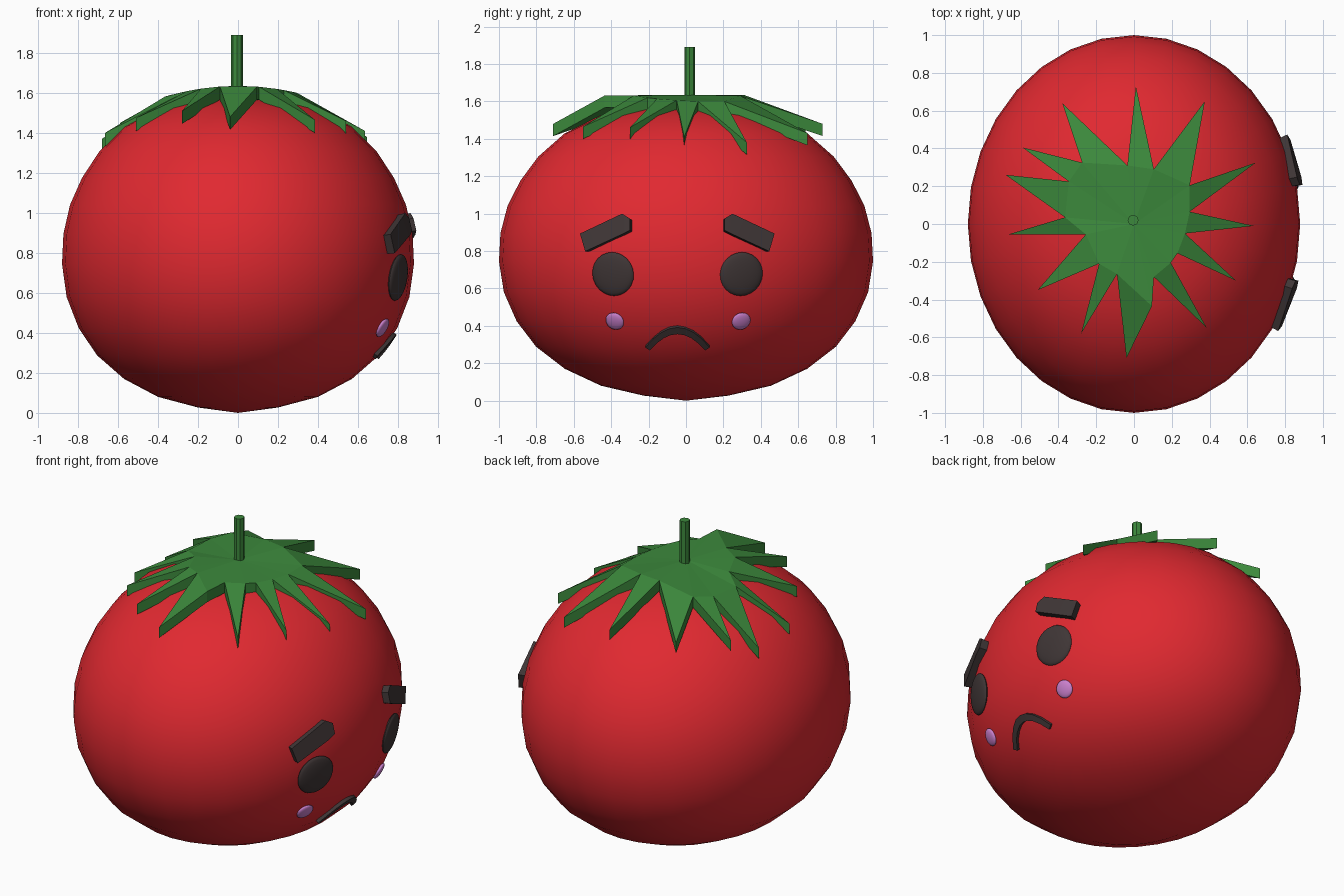
import bpy, bmesh, math
from mathutils import Vector

if "Cube" in bpy.data.objects:
    bpy.data.objects.remove(bpy.data.objects["Cube"])


def material(name, rgb):
    m = bpy.data.materials.new(name)
    m.diffuse_color = (*rgb, 1)
    m.use_nodes = True
    m.node_tree.nodes["Principled BSDF"].inputs["Base Color"].default_value = m.diffuse_color
    return m


RED = material("red_skin", (0.75, 0.022, 0.03))
GREEN = material("leaf_green", (0.045, 0.25, 0.045))
DARK = material("dark_brown", (0.05, 0.037, 0.037))
PINK = material("pink", (0.6, 0.22, 0.62))


def finish(name, bm, mat, smooth=None):
    bmesh.ops.recalc_face_normals(bm, faces=bm.faces)
    me = bpy.data.meshes.new(name)
    bm.to_mesh(me)
    bm.free()
    ob = bpy.data.objects.new(name, me)
    bpy.context.collection.objects.link(ob)
    me.materials.append(mat)
    if smooth:
        bpy.ops.object.select_all(action='DESELECT')
        ob.select_set(True)
        bpy.context.view_layer.objects.active = ob
        bpy.ops.object.shade_smooth_by_angle(angle=math.radians(smooth))
    return ob


# Body: oval lathe, profile as (x radius, z)
RX = 0.88
PROFILE = [(0, 0), (.2, .027), (.4, .08), (.57, .17), (.705, .288), (.797, .425),
           (.857, .58), (.88, .745), (.873, .895), (.84, 1.04), (.78, 1.175),
           (.695, 1.305), (.57, 1.43), (.4, 1.525), (.2, 1.575), (0, 1.59)]
SEG = 32
bm = bmesh.new()
rings = []
for r, z in PROFILE[1:-1]:
    rings.append([bm.verts.new((r * math.cos(2 * math.pi * i / SEG),
                                r / RX * math.sin(2 * math.pi * i / SEG), z))
                  for i in range(SEG)])
for a, b in zip(rings, rings[1:]):
    for i in range(SEG):
        j = (i + 1) % SEG
        bm.faces.new((a[i], a[j], b[j], b[i]))
for ring, z in ((rings[0], PROFILE[0][1]), (rings[-1], PROFILE[-1][1])):
    pole = bm.verts.new((0, 0, z))
    for i in range(SEG):
        bm.faces.new((pole, ring[i], ring[(i + 1) % SEG]))
finish("body", bm, RED, 60)


def skin(y, z):
    """Point on the face side (+x) of the body."""
    for (r0, z0), (r1, z1) in zip(PROFILE, PROFILE[1:]):
        if z0 <= z <= z1:
            r = (r0 + (r1 - r0) * (z - z0) / (z1 - z0)) / RX
            return Vector((RX * math.sqrt(max(r * r - y * y, 0)), y, z))


def skin_normal(y, z):
    e = 0.06
    return (skin(y + e, z) - skin(y - e, z)).cross(skin(y, z + e) - skin(y, z - e)).normalized()


# Eyes and cheeks: flattened balls lying on the skin
def button(name, y, z, radius, depth, mat):
    bm = bmesh.new()
    bmesh.ops.create_uvsphere(bm, u_segments=24, v_segments=12, radius=1)
    bmesh.ops.scale(bm, vec=(radius, radius, depth), verts=bm.verts)
    ob = finish(name, bm, mat, 60)
    ob.rotation_euler = skin_normal(y, z).to_track_quat('Z', 'Y').to_euler()
    ob.location = skin(y, z)


for side, s in (("left", -1), ("right", 1)):
    button(side + "_eye", -0.047 + s * 0.343, 0.677, 0.118, 0.024, DARK)
    button(side + "_cheek", -0.043 + s * 0.338, 0.425, 0.051, 0.016, PINK)


# Brows and mouth: thick strips following the skin
def strip(name, upper, lower, inner, outer):
    bm = bmesh.new()
    rows = []
    for (y0, z0), (y1, z1) in zip(upper, lower):
        row = []
        for (y, z), off in (((y0, z0), outer), ((y1, z1), outer),
                            ((y1, z1), inner), ((y0, z0), inner)):
            row.append(bm.verts.new(skin(y, z) + skin_normal(y, z) * off))
        rows.append(row)
    for a, b in zip(rows, rows[1:]):
        for i in range(4):
            j = (i + 1) % 4
            bm.faces.new((a[i], a[j], b[j], b[i]))
    bm.faces.new(rows[0])
    bm.faces.new(rows[-1])
    finish(name, bm, DARK, 30)


BROW_UP = [(-.257, .888), (-.04, .99), (.0, .965)]
BROW_LOW = [(-.23, .797), (-.04, .885), (.0, .905)]
for side, s in (("left", 1), ("right", -1)):
    base = -0.29 if s > 0 else 0.2
    strip(side + "_brow", [(base + s * y, z) for y, z in BROW_UP],
          [(base + s * y, z) for y, z in BROW_LOW], -0.03, 0.04)

arc_up, arc_low = [], []
for i in range(9):
    t = -1 + i / 4
    arc_up.append((-0.045 + 0.17 * t, 0.4 - 0.105 * t * t))
    arc_low.append((-0.045 + 0.145 * t, 0.365 - 0.085 * t * t))
strip("mouth", arc_up, arc_low, -0.02, 0.017)

# Leaf crown: notch points (x, y) and tips (x, y, z) in clockwise order
CROWN = [(.01, .73, 1.48), (.105, .29), (.375, .65, 1.43), (.295, .205),
         (.645, .325, 1.38), (.295, .065), (.635, -.01, 1.41), (.27, -.05),
         (.54, -.30, 1.46), (.23, -.155), (.195, -.205), (.385, -.55, 1.465),
         (.105, -.28), (.095, -.435), (-.04, -.71, 1.48), (-.09, -.265),
         (-.28, -.58, 1.51), (-.185, -.21), (-.51, -.35, 1.475), (-.255, -.055),
         (-.665, -.055, 1.40), (-.365, .035), (-.68, .26, 1.37), (-.345, .225),
         (-.59, .405, 1.45), (-.275, .325), (-.38, .64, 1.47), (-.035, .31)]
THICK = 0.065
bm = bmesh.new()
layers = []
for dz in (0, -THICK):
    centre = bm.verts.new((0, 0, 1.635 + dz))
    vs = [bm.verts.new((p[0], p[1], (p[2] if len(p) == 3 else 1.635 - .4 * p[0] ** 2) + dz))
          for p in CROWN]
    inner = [v for v, p in zip(vs, CROWN) if len(p) == 2]
    for a, b in zip(inner, inner[1:] + inner[:1]):
        bm.faces.new((centre, a, b))
    for i, p in enumerate(CROWN):
        if len(p) == 3:
            bm.faces.new((vs[i - 1], vs[i], vs[(i + 1) % len(vs)]))
    layers.append(vs)
top, low = layers
for i in range(len(top)):
    j = (i + 1) % len(top)
    bm.faces.new((top[i], top[j], low[j], low[i]))
finish("leaf_crown", bm, GREEN)

# Stem
bm = bmesh.new()
bmesh.ops.create_cone(bm, cap_ends=True, segments=8, radius1=0.029, radius2=0.029, depth=0.33)
bmesh.ops.translate(bm, vec=(-0.005, 0.02, 1.725), verts=bm.verts)
finish("stem", bm, GREEN)
